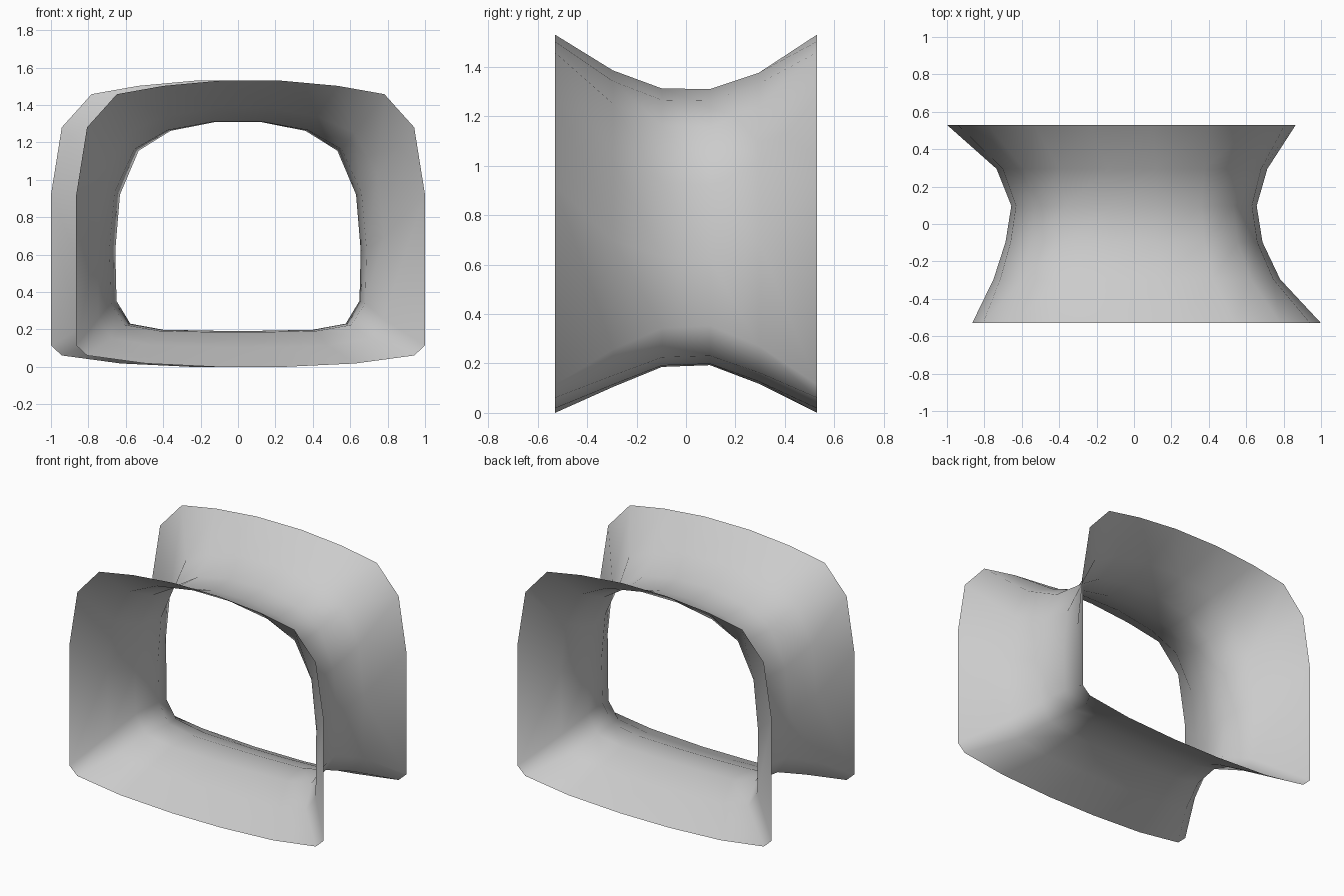
import bpy, bmesh

cube = bpy.data.objects.get("Cube")
if cube:
    bpy.data.objects.remove(cube, do_unlink=True)

# Half outlines from top to bottom: (share of half width, share of height)
FLARED = [(.18, 1), (.50, .982), (.767, .953), (.938, .837), (1, .601),
          (1, .075), (.938, .04), (.60, .012), (.19, 0)]
WAIST = [(.18, 1), (.55, .957), (.81, .862), (.962, .652), (1, .384),
         (.99, .143), (.878, .034), (.61, .005), (.18, 0)]

# Rings from front to back: y, centre x, half width, bottom, top, flare blend
RINGS = [(-.53, .0675, .9325, 0, 1.53, 1),
         (-.295, .015, .766, .105, 1.385, .36),
         (-.097, 0, .687, .186, 1.312, .06),
         (.097, 0, .656, .193, 1.31, 0),
         (.295, -.011, .724, .118, 1.376, .32),
         (.53, -.0675, .9325, 0, 1.53, 1)]


def ring_points(y, centre, half, low, high, blend):
    side = []
    for (fx, fz), (wx, wz) in zip(FLARED, WAIST):
        side.append((half * (wx + (fx - wx) * blend),
                     low + (high - low) * (wz + (fz - wz) * blend)))
    outline = side + [(-x, z) for x, z in reversed(side)]
    return [(centre + x, y, z) for x, z in outline]


# Flared open sleeve, lofted through the rings
bm = bmesh.new()
loops = [[bm.verts.new(p) for p in ring_points(*r)] for r in RINGS]
for a, b in zip(loops, loops[1:]):
    n = len(a)
    for i in range(n):
        j = (i + 1) % n
        bm.faces.new((a[i], b[i], b[j], a[j]))
bm.normal_update()
# Point the faces outward, away from the opening
top = max(bm.faces, key=lambda f: f.calc_center_median().z)
if top.normal.z < 0:
    bmesh.ops.reverse_faces(bm, faces=bm.faces[:])
for f in bm.faces:
    f.smooth = True

mesh = bpy.data.meshes.new("flared_sleeve")
bm.to_mesh(mesh)
bm.free()
sleeve = bpy.data.objects.new("flared_sleeve", mesh)
bpy.context.collection.objects.link(sleeve)

# Plain light grey
grey = bpy.data.materials.new("light_grey")
grey.use_nodes = True
colour = (.6, .6, .6, 1)
grey.diffuse_color = colour
grey.node_tree.nodes["Principled BSDF"].inputs["Base Color"].default_value = colour
mesh.materials.append(grey)
